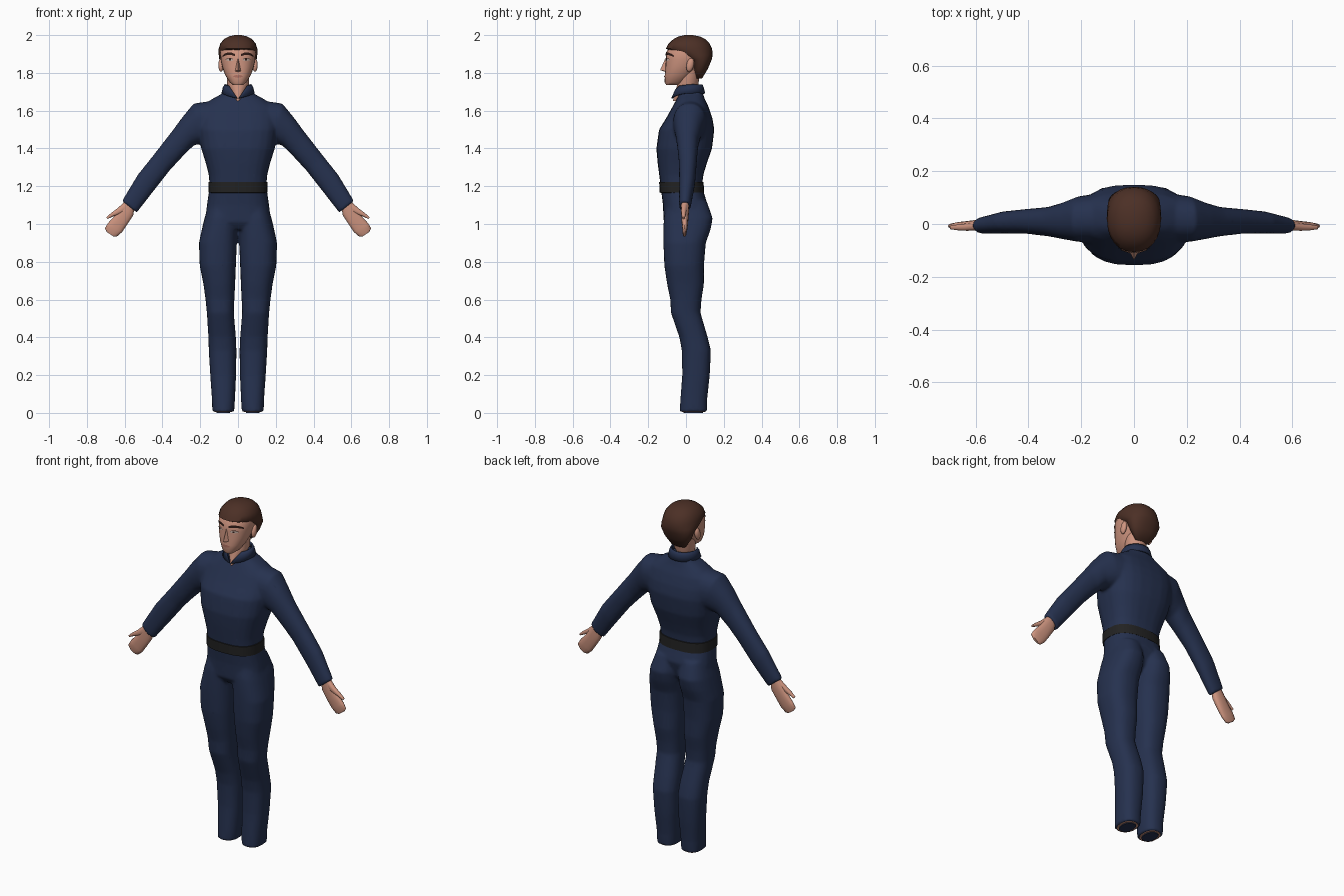
import bpy, bmesh, math


def material(name, rgb):
    m = bpy.data.materials.new(name)
    m.diffuse_color = (*rgb, 1)
    return m


NAVY = material("navy cloth", (0.019, 0.031, 0.078))
SKIN = material("skin", (0.62, 0.30, 0.215))
HAIR = material("brown hair", (0.072, 0.029, 0.019))
BROW = material("dark brown", (0.03, 0.012, 0.009))
BELT = material("charcoal belt", (0.016, 0.016, 0.016))
LIP = material("lips", (0.42, 0.16, 0.12))
EYE = material("eye white", (0.55, 0.42, 0.36))


def sgnpow(v, e):
    return math.copysign(abs(v) ** e, v)


def ring(ax, az, bx, bz, yf, yb, n=2.4, seg=24):
    """Rounded section between two outline points, from front yf to back yb."""
    pts = []
    for i in range(seg):
        t = 2 * math.pi * i / seg
        u, v = sgnpow(math.cos(t), 2 / n), sgnpow(math.sin(t), 2 / n)
        pts.append(((ax + bx) / 2 + (ax - bx) / 2 * u, (yf + yb) / 2 + (yb - yf) / 2 * v,
                    (az + bz) / 2 + (az - bz) / 2 * u))
    return pts


def loft(bm, rings, side=1, caps=True):
    rows = [[bm.verts.new((x * side, y, z)) for x, y, z in r] for r in rings]
    for a, b in zip(rows, rows[1:]):
        for i in range(len(a)):
            j = (i + 1) % len(a)
            bm.faces.new((a[i], a[j], b[j], b[i]))
    if caps:
        bm.faces.new(rows[0])
        bm.faces.new(rows[-1])


def finish(bm, name, mat, angle=50):
    bmesh.ops.recalc_face_normals(bm, faces=bm.faces[:])
    me = bpy.data.meshes.new(name)
    bm.to_mesh(me)
    bm.free()
    me.materials.append(mat)
    ob = bpy.data.objects.new(name, me)
    bpy.context.collection.objects.link(ob)
    bpy.ops.object.select_all(action='DESELECT')
    ob.select_set(True)
    bpy.context.view_layer.objects.active = ob
    bpy.ops.object.shade_smooth_by_angle(angle=math.radians(angle))
    return ob


def upright(rows, n=2.4):
    """Rows of height, half width, front, back, centred on x = 0."""
    return [ring(h, z, -h, z, f, b, n) for z, h, f, b in rows]


# Jumpsuit: torso, sleeves and trouser legs blended into one skin
TORSO = [(0.97, 0.10, -0.09, 0.06), (1.01, 0.175, -0.118, 0.09), (1.10, 0.165, -0.122, 0.115),
         (1.2, 0.15, -0.135, 0.085), (1.26, 0.155, -0.142, 0.092), (1.32, 0.17, -0.15, 0.11),
         (1.4, 0.195, -0.157, 0.138), (1.5, 0.21, -0.143, 0.15), (1.56, 0.21, -0.105, 0.14),
         (1.62, 0.195, -0.072, 0.12), (1.66, 0.14, -0.05, 0.10), (1.69, 0.085, -0.035, 0.09),
         (1.715, 0.068, -0.03, 0.082)]
SLEEVE = [(0.12, 1.655, 0.10, 1.42, -0.07, 0.12), (0.235, 1.638, 0.185, 1.43, -0.068, 0.105),
          (0.295, 1.565, 0.235, 1.415, -0.058, 0.082), (0.345, 1.497, 0.30, 1.35, -0.047, 0.065),
          (0.45, 1.362, 0.36, 1.285, -0.037, 0.057), (0.53, 1.262, 0.45, 1.17, -0.036, 0.048),
          (0.615, 1.122, 0.535, 1.06, -0.037, 0.025)]
LEG = [(1.12, 0.15, 0.01, -0.10, 0.11), (1.03, 0.178, 0.002, -0.118, 0.142),
       (0.97, 0.192, 0.002, -0.12, 0.13), (0.9, 0.207, 0.006, -0.12, 0.105),
       (0.78, 0.203, 0.011, -0.115, 0.095), (0.68, 0.183, 0.015, -0.10, 0.095),
       (0.6, 0.172, 0.019, -0.083, 0.082), (0.53, 0.165, 0.022, -0.08, 0.077),
       (0.4, 0.157, 0.011, -0.035, 0.115), (0.33, 0.155, 0.008, -0.022, 0.132),
       (0.2, 0.147, 0.01, -0.02, 0.126), (0.07, 0.138, 0.016, -0.03, 0.112),
       (0.006, 0.136, 0.02, -0.034, 0.112)]
bm = bmesh.new()
loft(bm, upright(TORSO, 2.6))
for s in (1, -1):
    loft(bm, [ring(*r, n=2.2) for r in SLEEVE], s)
    loft(bm, [ring(o, z, i, z, f, b) for z, o, i, f, b in LEG], s)
suit = finish(bm, "jumpsuit", NAVY)
mod = suit.modifiers.new("blend", 'REMESH')
mod.mode = 'VOXEL'
mod.voxel_size = 0.008
mod.use_smooth_shade = True
mod = suit.modifiers.new("relax", 'SMOOTH')
mod.factor = 0.5
mod.iterations = 8
mod = suit.modifiers.new("reduce", 'DECIMATE')
mod.ratio = 0.25

# Belt
bm = bmesh.new()
loft(bm, upright([(1.165, 0.15, -0.13, 0.09), (1.166, 0.157, -0.14, 0.096),
                  (1.222, 0.156, -0.142, 0.093), (1.223, 0.15, -0.13, 0.085)], 2.6))
finish(bm, "belt", BELT)

# Collar, open in a V at the front
bm = bmesh.new()
N = 28
lo, mid, hi = [], [], []
for i in range(N + 1):
    k = 2 * i / N - 1
    close = max(0, abs(k) - 0.6) / 0.4
    for row, gap, hx, yf, yb, z in ((lo, 0.03, 0.085, -0.074, 0.098, 1.69 - 0.025 * close),
                                    (mid, 0.45, 0.077, -0.062, 0.09, 1.722 - 0.012 * close),
                                    (hi, 0.75, 0.068, -0.052, 0.083, 1.738 - 0.008 * close)):
        t = k * (math.pi - gap)
        row.append(bm.verts.new((hx * math.sin(t), (yf + yb) / 2 + (yb - yf) / 2 * math.cos(t), z)))
for a, b in ((lo, mid), (mid, hi)):
    for i in range(N):
        bm.faces.new((a[i], a[i + 1], b[i + 1], b[i]))
collar = finish(bm, "collar", NAVY)
mod = collar.modifiers.new("thickness", 'SOLIDIFY')
mod.thickness = 0.008
mod.offset = 0

# Neck, with the bare wedge below the throat
bm = bmesh.new()
loft(bm, upright([(1.65, 0.006, -0.07, 0), (1.70, 0.042, -0.058, 0.05),
                  (1.74, 0.058, -0.045, 0.066), (1.83, 0.06, -0.04, 0.075)], 2))
finish(bm, "neck", SKIN)

# Head
HEAD = [(1.735, 0.026, -0.104, -0.05), (1.75, 0.044, -0.113, 0.0), (1.79, 0.069, -0.112, 0.035),
        (1.83, 0.083, -0.109, 0.07), (1.87, 0.092, -0.107, 0.10), (1.91, 0.095, -0.105, 0.115),
        (1.95, 0.085, -0.075, 0.11), (1.985, 0.055, -0.045, 0.08)]
bm = bmesh.new()
loft(bm, upright(HEAD, 2.3))
finish(bm, "head", SKIN)

# Hair cap
bm = bmesh.new()
loft(bm, upright([(1.77, 0.045, 0.05, 0.085), (1.82, 0.08, 0.035, 0.115), (1.87, 0.099, 0.015, 0.136),
                  (1.895, 0.102, -0.045, 0.141), (1.928, 0.102, -0.106, 0.138),
                  (1.955, 0.094, -0.093, 0.125), (1.98, 0.073, -0.065, 0.1),
                  (1.993, 0.048, -0.038, 0.072), (2.0, 0.018, -0.008, 0.035)], 2.2))
finish(bm, "hair", HAIR, 65)


def face_y(x, z):
    """Front surface of the head at x, z."""
    for (z0, *a), (z1, *b) in zip(HEAD, HEAD[1:]):
        if z0 <= z <= z1:
            t = (z - z0) / (z1 - z0)
            h, f, k = (p + (q - p) * t for p, q in zip(a, b))
            return (f + k) / 2 - (k - f) / 2 * max(0, 1 - abs(x / h) ** 2.3) ** (1 / 2.3)


def plate(name, mat, rows, sides, lift):
    """Thin painted strip on the face; rows of x, bottom, top."""
    bm = bmesh.new()
    for s in sides:
        cols = [[bm.verts.new((x * s, face_y(x, z) - lift, z)) for z in (a, b)] for x, a, b in rows]
        for p, q in zip(cols, cols[1:]):
            f = bm.faces.new((p[0], q[0], q[1], p[1]))
            f.normal_update()
            if f.normal.y > 0:
                f.normal_flip()
    me = bpy.data.meshes.new(name)
    bm.to_mesh(me)
    bm.free()
    me.materials.append(mat)
    bpy.context.collection.objects.link(bpy.data.objects.new(name, me))


# Painted face details
plate("eyebrows", BROW, [(0.016, 1.889, 1.900), (0.035, 1.894, 1.908), (0.055, 1.895, 1.908),
                         (0.072, 1.890, 1.902), (0.082, 1.884, 1.892)], (1, -1), 0.004)
plate("eyes", EYE, [(0.024, 1.867, 1.869), (0.034, 1.863, 1.876), (0.05, 1.863, 1.877),
                    (0.064, 1.867, 1.870)], (1, -1), 0.003)
plate("irises", BROW, [(0.038, 1.865, 1.875), (0.048, 1.865, 1.875)], (1, -1), 0.005)
plate("eyelids", BROW, [(0.024, 1.869, 1.871), (0.034, 1.876, 1.879), (0.05, 1.877, 1.880),
                        (0.066, 1.869, 1.872)], (1, -1), 0.004)
plate("mouth", LIP, [(-0.027, 1.781, 1.783), (-0.01, 1.775, 1.789), (0, 1.774, 1.787),
                     (0.01, 1.775, 1.789), (0.027, 1.781, 1.783)], (1,), 0.003)

# Nose wedge
bm = bmesh.new()
top, tip, root = [bm.verts.new(p) for p in ((0, -0.108, 1.88), (0, -0.137, 1.815), (0, -0.104, 1.803))]
l, r = [bm.verts.new((s * 0.018, -0.104, 1.808)) for s in (-1, 1)]
for f in ((top, l, tip), (top, tip, r), (l, root, tip), (root, r, tip)):
    bm.faces.new(f)
finish(bm, "nose", SKIN, 30)

# Ears
bm = bmesh.new()
for s in (1, -1):
    res = bmesh.ops.create_uvsphere(bm, u_segments=12, v_segments=8, radius=1)
    for v in res["verts"]:
        x, y, z = v.co
        v.co = (s * 0.09 + x * 0.014, 0.022 + y * 0.02 + z * 0.006, 1.842 + z * 0.036)
finish(bm, "ears", SKIN)

# Hands with separate thumbs
HAND = [(0.598, 1.125, 0.548, 1.085, -0.027, 0.015), (0.622, 1.09, 0.555, 1.045, -0.026, 0.016),
        (0.652, 1.045, 0.588, 0.995, -0.024, 0.012), (0.688, 1.005, 0.614, 0.957, -0.02, 0.008),
        (0.705, 0.977, 0.642, 0.933, -0.018, 0.003), (0.695, 0.958, 0.66, 0.934, -0.014, 0.0)]
THUMB = [(0.605, 1.113, 0.585, 1.07, -0.024, 0.008), (0.642, 1.08, 0.622, 1.055, -0.026, 0.002),
         (0.672, 1.058, 0.662, 1.04, -0.024, -0.002), (0.697, 1.036, 0.691, 1.026, -0.02, -0.006)]
bm = bmesh.new()
for s in (1, -1):
    for part in (HAND, THUMB):
        loft(bm, [ring(*p, n=2.4, seg=14) for p in part], s)
finish(bm, "hands", SKIN)

# Feet showing under the trouser hems, and cloth soles
for name, mat, z0, z1, m in (("feet", SKIN, 0.004, 0.04, 0.012), ("soles", NAVY, 0.0, 0.02, 0.022)):
    bm = bmesh.new()
    for s in (1, -1):
        loft(bm, [ring(0.136 - m, z, 0.02 + m, z, -0.034 + m, 0.112 - m) for z in (z0, z1)], s)
    finish(bm, name, mat)
